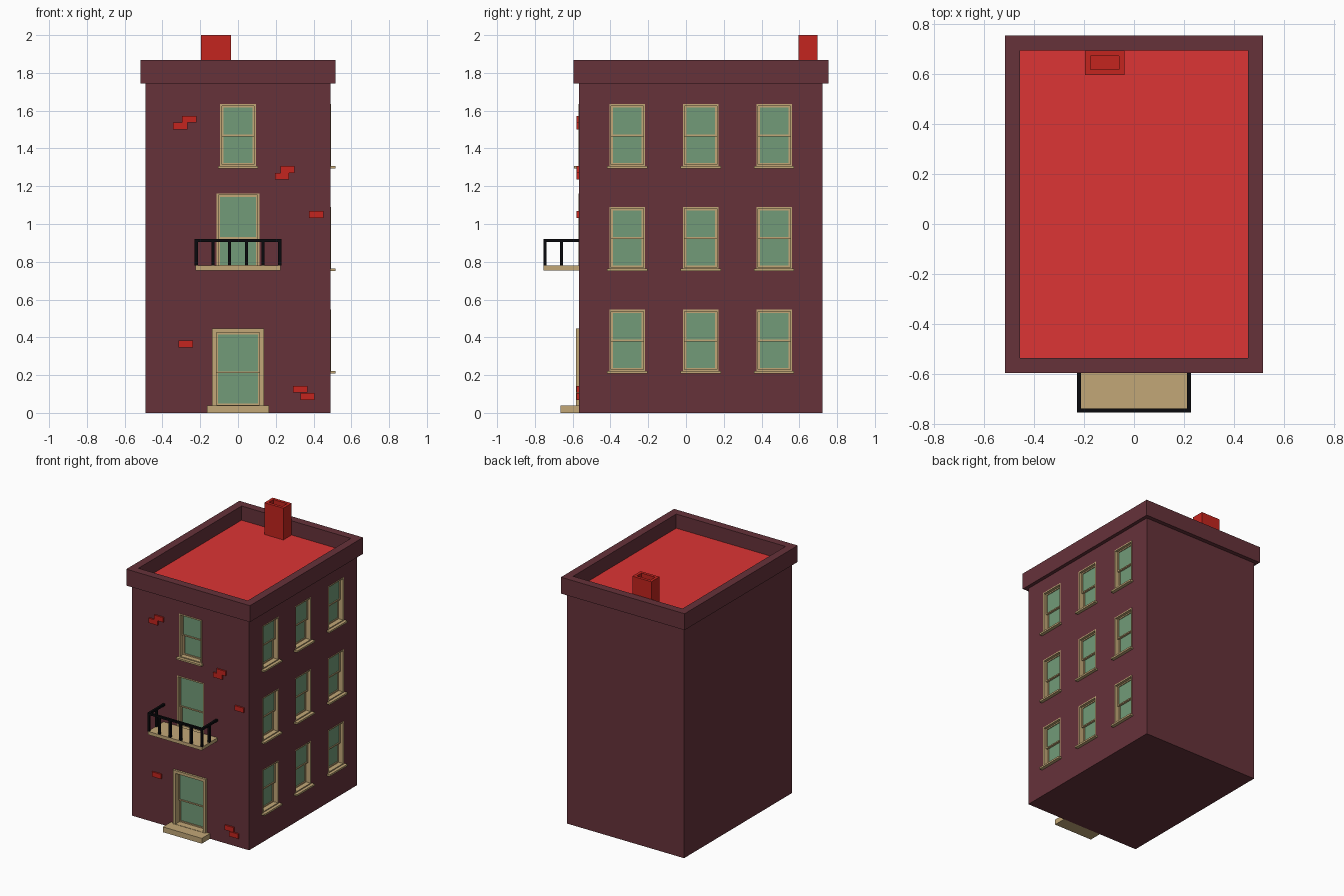
import bpy, bmesh
from mathutils import Matrix, Vector
from math import pi

if "Cube" in bpy.data.objects:
    bpy.data.objects.remove(bpy.data.objects["Cube"])


def material(name, r, g, b):
    m = bpy.data.materials.new(name)
    m.diffuse_color = (r, g, b, 1)
    m.use_nodes = True
    m.node_tree.nodes["Principled BSDF"].inputs["Base Color"].default_value = m.diffuse_color
    return m


BRICK = material("dark_brick", 0.133, 0.032, 0.042)
RED = material("red_brick", 0.55, 0.018, 0.013)
ROOF = material("red_roof", 0.72, 0.035, 0.035)
TAN = material("tan_trim", 0.54, 0.39, 0.185)
GLASS = material("green_glass", 0.17, 0.33, 0.19)
IRON = material("black_iron", 0.003, 0.003, 0.004)


def boxes(name, mat, items, matrix=Matrix()):
    """One object out of boxes given as (x0, x1, y0, y1, z0, z1)."""
    bm = bmesh.new()
    for x0, x1, y0, y1, z0, z1 in items:
        size = Matrix.Diagonal((x1 - x0, y1 - y0, z1 - z0, 1))
        place = Matrix.Translation(((x0 + x1) / 2, (y0 + y1) / 2, (z0 + z1) / 2))
        bmesh.ops.create_cube(bm, size=1, matrix=matrix @ place @ size)
    me = bpy.data.meshes.new(name)
    bm.to_mesh(me)
    bm.free()
    ob = bpy.data.objects.new(name, me)
    bpy.context.collection.objects.link(ob)
    if mat:
        me.materials.append(mat)
    return ob


def tube(name, mat, x0, x1, y0, y1, z0, z1, wall, floor=None):
    """Box with a rectangular pocket sunk into its top (floor None = open)."""
    bm = bmesh.new()

    def ring(i, z):
        return [bm.verts.new(p) for p in ((x0 + i, y0 + i, z), (x1 - i, y0 + i, z),
                                          (x1 - i, y1 - i, z), (x0 + i, y1 - i, z))]
    low = z0 if floor is None else floor
    rings = [ring(0, z0), ring(0, z1), ring(wall, z1), ring(wall, low)]
    pairs = list(zip(rings, rings[1:]))
    if floor is None:
        pairs.append((rings[3], rings[0]))
    else:
        bm.faces.new(rings[3])
        bm.faces.new(rings[0][::-1])
    for a, b in pairs:
        for k in range(4):
            n = (k + 1) % 4
            bm.faces.new((a[k], a[n], b[n], b[k]))
    bmesh.ops.recalc_face_normals(bm, faces=bm.faces)
    me = bpy.data.meshes.new(name)
    bm.to_mesh(me)
    bm.free()
    me.materials.append(mat)
    ob = bpy.data.objects.new(name, me)
    bpy.context.collection.objects.link(ob)
    return ob


def border(w, z0, z1, t, y0, y1):
    """Four bars around an opening of half width w."""
    return [(-w, -w + t, y0, y1, z0, z1), (w - t, w, y0, y1, z0, z1),
            (-w + t, w - t, y0, y1, z0, z0 + t), (-w + t, w - t, y0, y1, z1 - t, z1)]


WX, FY, DEEP = 0.49, -0.567, 0.06
FRONT = Matrix.Translation((0, FY, 0))


def right_wall(y):
    return Matrix.Translation((WX, y, 0)) @ Matrix.Rotation(pi / 2, 4, 'Z')


holes = []


def sash_window(name, matrix, w, z0, z1, mid, t=0.009, out=0.002, sill=True):
    """Frame plus two offset sashes; local y points into the wall."""
    holes.append((matrix, (-w + .001, w - .001, -0.05, DEEP, z0 + .001, z1 - .001)))
    i, s = w - t, 0.009
    trim = border(w, z0, z1, t, -out, DEEP)
    trim += border(i, mid - s, z1 - t, s, 0.018, 0.034)
    trim += border(i, z0 + t, mid + s, s, 0.034, 0.05)
    if sill:
        trim.append((-w - .012, w + .012, -0.025, 0.03, z0 - .011, z0 + .002))
    boxes(name + "_frame", TAN, trim, matrix)
    g = i - s / 2
    boxes(name + "_glass", GLASS, [(-g, g, 0.024, 0.028, mid, z1 - t - s / 2),
                                   (-g, g, 0.040, 0.044, z0 + t + s / 2, mid)], matrix)


# windows and door
rows = [(0.22, 0.547), (0.762, 1.09), (1.305, 1.634)]
for r, (z0, z1) in enumerate(rows):
    for c, y in enumerate((-0.311, 0.078, 0.467)):
        sash_window(f"right_window_{r}_{c}", right_wall(y), 0.094, z0, z1, z0 + 0.168)
sash_window("front_top_window", FRONT, 0.094, 1.305, 1.634, 1.473)
sash_window("balcony_window", FRONT, 0.113, 0.765, 1.162, 0.93, sill=False)
sash_window("front_door", FRONT, 0.137, 0.02, 0.447, 0.22, t=0.022, out=0.016, sill=False)

# walls with pockets cut for the openings
walls = boxes("walls", BRICK, [(-WX, WX, FY, 0.723, 0, 1.75)])
for matrix, hole in holes:
    cutter = boxes("opening_cutter", None, [hole], matrix)
    cutter.hide_render = True
    mod = walls.modifiers.new("opening", 'BOOLEAN')
    mod.operation, mod.solver, mod.object = 'DIFFERENCE', 'EXACT', cutter
bpy.context.view_layer.update()
cut = bpy.data.meshes.new_from_object(walls.evaluated_get(bpy.context.evaluated_depsgraph_get()))
walls.modifiers.clear()
walls.data = cut
for ob in [o for o in bpy.data.objects if o.name.startswith("opening_cutter")]:
    bpy.data.objects.remove(ob)

# parapet, roof and chimney
tube("parapet", BRICK, -0.517, 0.517, -0.596, 0.755, 1.743, 1.867, 0.06)
boxes("roof", ROOF, [(-0.458, 0.458, -0.537, 0.696, 1.745, 1.76)])
tube("chimney", RED, -0.197, -0.038, 0.596, 0.695, 1.755, 2.0, 0.022, 1.9)

# door step and balcony
boxes("door_step", TAN, [(-0.163, 0.163, -0.665, FY, 0, 0.04)])
boxes("balcony_floor", TAN, [(-0.226, 0.226, -0.755, FY, 0.755, 0.78)])
b = 0.008
rail = [(-0.229, 0.229, -0.755, -0.739, 0.905, 0.92)]
rail += [(x - b, x + b, -0.739, FY, 0.905, 0.92) for x in (-0.221, 0.221)]
rail += [(x - b, x + b, -0.755, -0.739, 0.78, 0.905)
         for x in (-0.221, -0.133, -0.044, 0.044, 0.133, 0.221)]
rail += [(x - b, x + b, -0.666, -0.65, 0.78, 0.905) for x in (-0.221, 0.221)]
boxes("balcony_railing", IRON, rail)

# loose bricks showing on the front wall
spots = [(-0.258, 1.555), (-0.305, 1.519), (0.262, 1.288), (0.233, 1.253),
         (0.415, 1.05), (-0.277, 0.365), (0.33, 0.125), (0.368, 0.086)]
boxes("accent_bricks", RED, [(x - .038, x + .038, FY - .012, FY + .01, z - .018, z + .018)
                             for x, z in spots])
